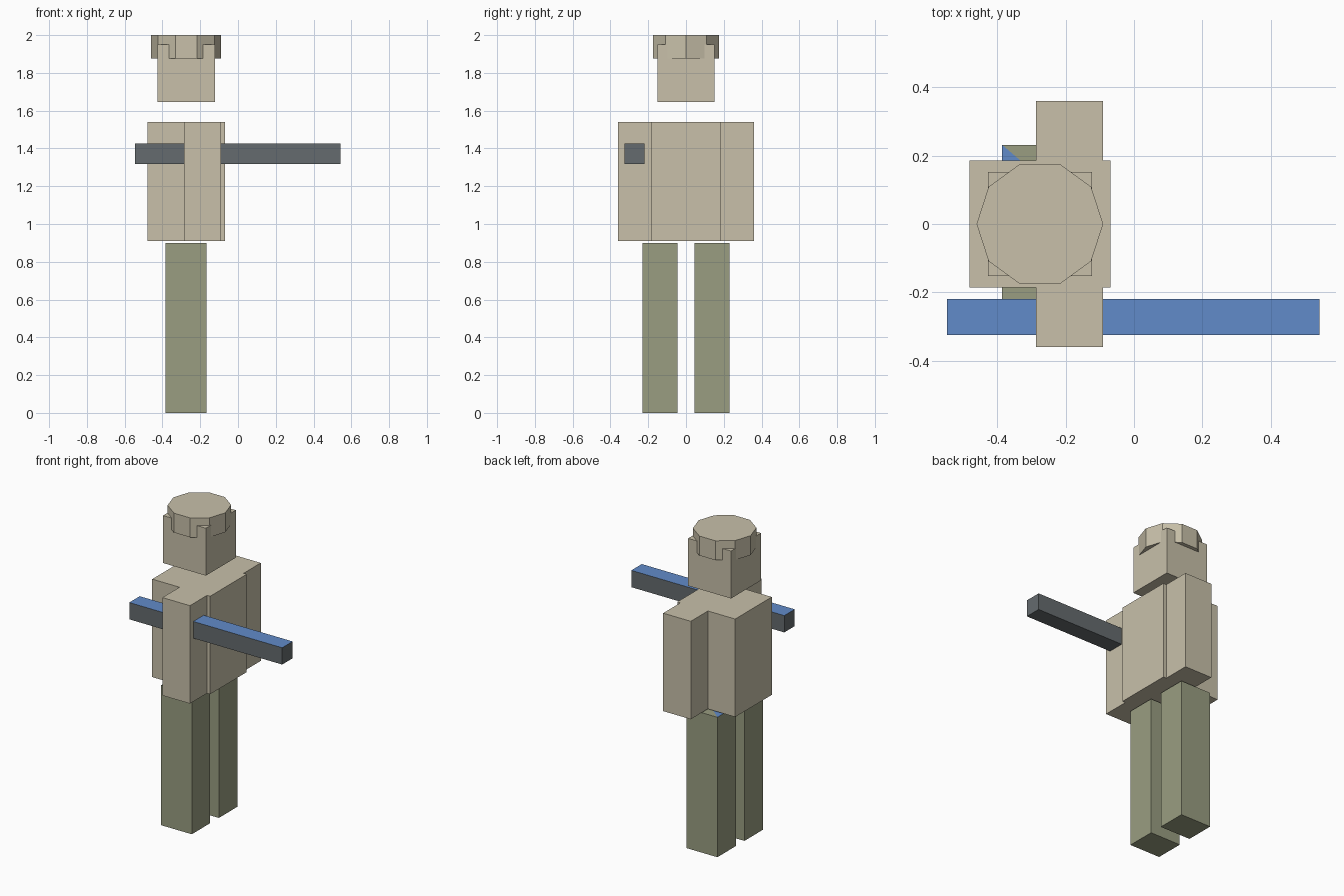
import bpy
import bmesh
import math
from mathutils import Vector

cube = bpy.data.objects.get("Cube")
if cube:
    bpy.data.objects.remove(cube, do_unlink=True)


def material(name, rgb):
    mat = bpy.data.materials.new(name)
    mat.use_nodes = True
    color = (*rgb, 1.0)
    mat.diffuse_color = color
    mat.node_tree.nodes["Principled BSDF"].inputs["Base Color"].default_value = color
    return mat


TAN = material("tan", (0.58, 0.53, 0.40))
GREEN = material("sage green", (0.32, 0.34, 0.22))
GREY = material("dark grey", (0.13, 0.147, 0.156))
BLUE = material("blue", (0.12, 0.26, 0.585))


def finish(name, bm, *mats):
    mesh = bpy.data.meshes.new(name)
    bm.to_mesh(mesh)
    bm.free()
    for mat in mats:
        mesh.materials.append(mat)
    obj = bpy.data.objects.new(name, mesh)
    bpy.context.collection.objects.link(obj)
    return obj


def box_mesh(low, high):
    low, high = Vector(low), Vector(high)
    bm = bmesh.new()
    bmesh.ops.create_cube(bm, size=1)
    bmesh.ops.scale(bm, vec=high - low, verts=bm.verts)
    bmesh.ops.translate(bm, vec=(low + high) / 2, verts=bm.verts)
    return bm


def top_face(bm):
    return max(bm.faces, key=lambda f: f.calc_center_median().z)


# Torso and head
finish("torso", box_mesh((-0.48, -0.186, 0.91), (-0.068, 0.186, 1.54)), TAN)
finish("head", box_mesh((-0.427, -0.152, 1.645), (-0.122, 0.152, 1.95)), TAN)

# Ten-sided cap, with the head corners poking through
bm = bmesh.new()
bmesh.ops.create_cone(bm, cap_ends=True, segments=10,
                      radius1=0.185, radius2=0.185, depth=0.125)
# a corner of the ring points along x
first = max(bm.verts, key=lambda v: v.co.x)
turn = -math.atan2(first.co.y, first.co.x)
for v in bm.verts:
    angle = math.atan2(v.co.y, v.co.x) + turn
    v.co.x, v.co.y = 0.185 * math.cos(angle), 0.185 * math.sin(angle)
bmesh.ops.translate(bm, vec=(-0.275, 0, 1.9375), verts=bm.verts)
finish("cap", bm, TAN)

# Arms and legs on both sides
for side, sign in (("left", 1), ("right", -1)):
    y0, y1 = sorted((sign * 0.18, sign * 0.36))
    finish(side + "_arm", box_mesh((-0.286, y0, 0.91), (-0.09, y1, 1.54)), TAN)

    y0, y1 = sorted((sign * 0.044, sign * 0.231))
    bm = box_mesh((-0.385, y0, 0), (-0.167, y1, 0.9))
    if side == "left":
        # blue half on the hidden top of the left leg
        corners = sorted(top_face(bm).verts, key=lambda v: v.co.x - v.co.y)
        bmesh.ops.connect_verts(bm, verts=[corners[0], corners[-1]])
        for f in bm.faces:
            if len(f.verts) == 3 and f.calc_center_median().x < -0.276:
                f.material_index = 1
    finish(side + "_leg", bm, GREEN, BLUE)

# Long rod through the right arm, blue on top
bm = box_mesh((-0.546, -0.325, 1.317), (0.542, -0.219, 1.425))
top_face(bm).material_index = 1
finish("rod", bm, GREY, BLUE)
